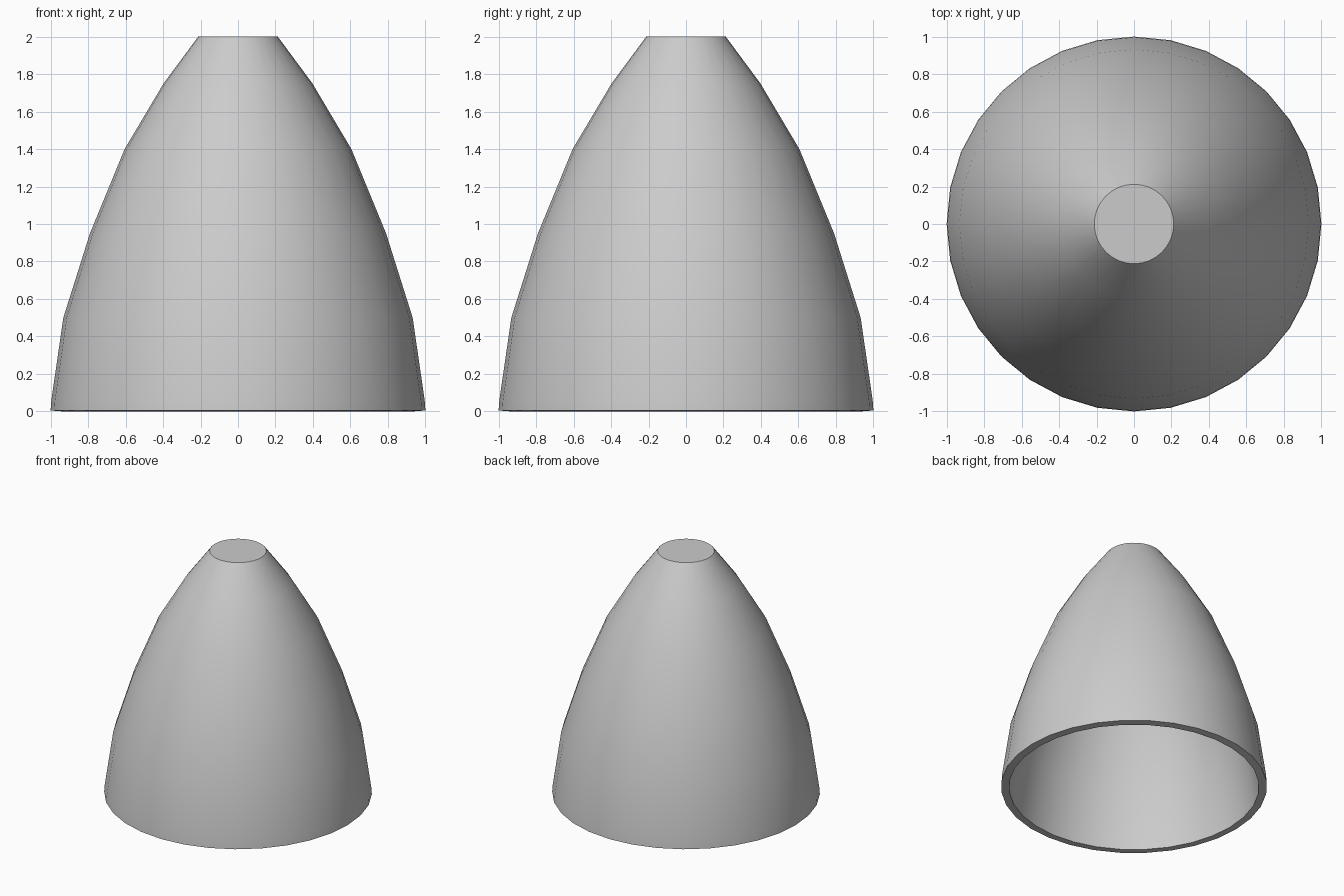
import bpy, bmesh, math

if "Cube" in bpy.data.objects:
    bpy.data.objects.remove(bpy.data.objects["Cube"])

SIDES = 32
WALL = 0.06

# Outer profile of the shell: (radius, height)
PROFILE = [(1.0, 0.005), (0.996, 0.06), (0.932, 0.5), (0.79, 0.95),
           (0.605, 1.4), (0.397, 1.75), (0.212, 2.0)]

# Lathe the profile into rings and close the flat tip
bm = bmesh.new()
rings = []
for r, z in PROFILE:
    rings.append([bm.verts.new((r * math.cos(2 * math.pi * i / SIDES),
                                r * math.sin(2 * math.pi * i / SIDES), z))
                  for i in range(SIDES)])
for low, high in zip(rings, rings[1:]):
    for i in range(SIDES):
        j = (i + 1) % SIDES
        bm.faces.new((low[i], low[j], high[j], high[i]))
bm.faces.new(rings[-1])

mesh = bpy.data.meshes.new("nose_cone")
bm.to_mesh(mesh)
bm.free()
cone = bpy.data.objects.new("nose_cone", mesh)
bpy.context.collection.objects.link(cone)

# Hollow wall, open at the base
wall = cone.modifiers.new("wall", 'SOLIDIFY')
wall.thickness = WALL
wall.offset = -1

# Smooth sides with crisp rim and tip
bpy.context.view_layer.objects.active = cone
cone.select_set(True)
bpy.ops.object.modifier_apply(modifier="wall")
bpy.ops.object.shade_smooth_by_angle(angle=math.radians(30))
